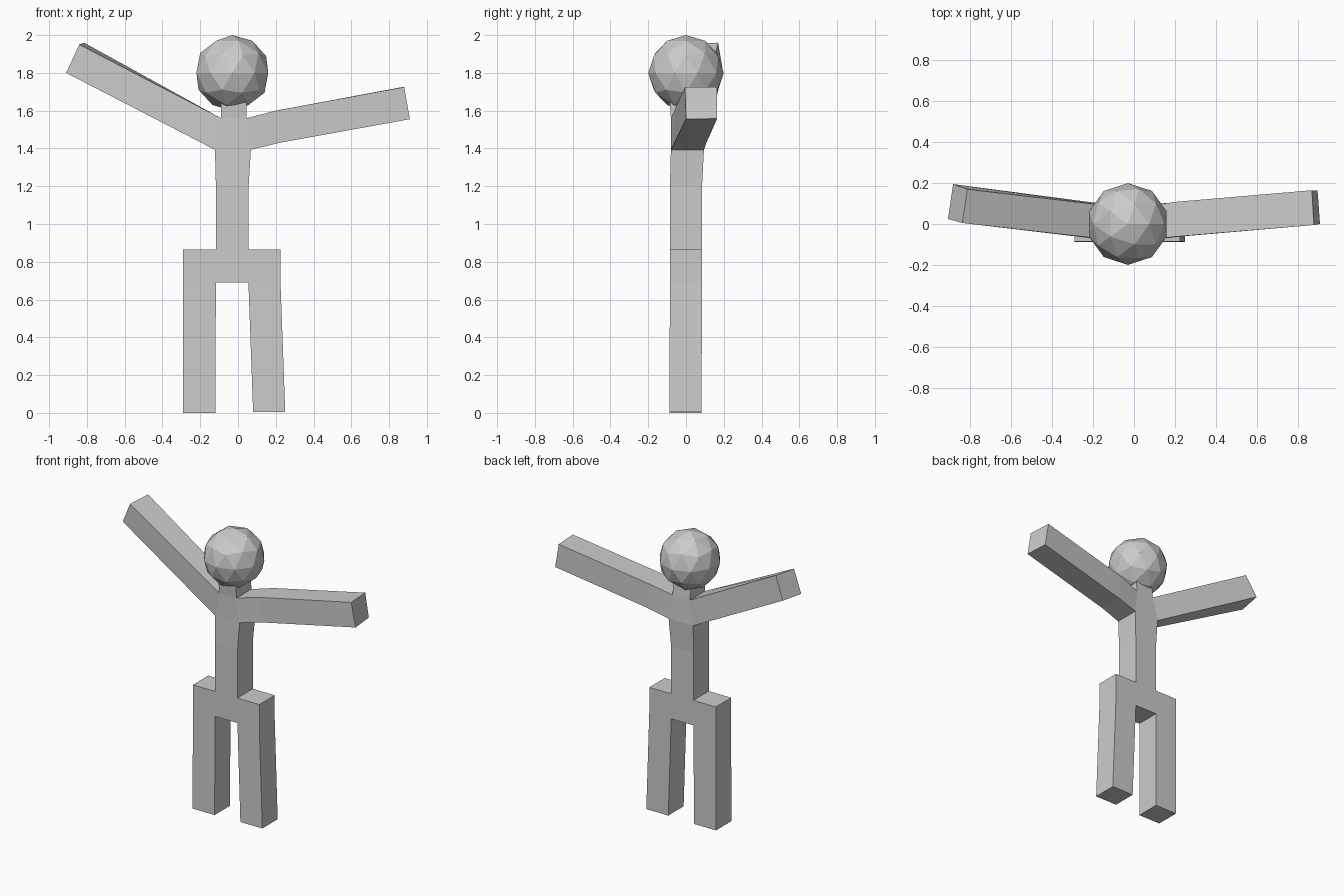
import bpy, bmesh

if "Cube" in bpy.data.objects:
    bpy.data.objects.remove(bpy.data.objects["Cube"])

bm = bmesh.new()


def ring(points):
    return [bm.verts.new(p) for p in points]


def level(x0, x1, y0, y1, z):
    """Horizontal section: front-left, front-right, back-right, back-left."""
    return ring([(x0, y0, z), (x1, y0, z), (x1, y1, z), (x0, y1, z)])


def tube(a, b, skip=()):
    for i in range(4):
        if i not in skip:
            j = (i + 1) % 4
            bm.faces.new((a[i], a[j], b[j], b[i]))


def side(lo, hi, f, b):
    """Side opening: front-bottom, front-top, back-top, back-bottom."""
    return [lo[f], hi[f], hi[b], lo[b]]


# Torso: pelvis, waist, chest, shoulders, neck
pelvis = level(-0.117, 0.055, -0.085, 0.085, 0.69)
waist = level(-0.117, 0.055, -0.085, 0.085, 0.865)
chest = level(-0.117, 0.056, -0.085, 0.085, 1.2)
armpit = level(-0.122, 0.068, -0.08, 0.095, 1.393)
shoulder = level(-0.09, 0.045, -0.08, 0.085, 1.56)
neck = level(-0.09, 0.045, -0.088, 0.075, 1.66)
bm.faces.new(pelvis)
tube(pelvis, waist, skip=(1, 3))
tube(waist, chest)
tube(chest, armpit)
tube(armpit, shoulder, skip=(1, 3))
tube(shoulder, neck)
bm.faces.new(neck)

# Hips and legs
for f, b, x_hip, foot_in, foot_out, z in ((0, 3, -0.29, -0.12, -0.29, 0.0),
                                          (1, 2, 0.225, 0.08, 0.25, 0.005)):
    inner = side(pelvis, waist, f, b)
    outer = ring([(x_hip, -0.085, 0.69), (x_hip, -0.085, 0.865),
                  (x_hip, 0.085, 0.865), (x_hip, 0.085, 0.69)])
    tube(inner, outer, skip=(3,))
    bm.faces.new(outer)
    foot = ring([(foot_in, -0.088, z), (foot_out, -0.088, z),
                 (foot_out, 0.082, z), (foot_in, 0.082, z)])
    tube([inner[0], outer[0], outer[3], inner[3]], foot)
    bm.faces.new(foot)

# Raised arm
hand = ring([(-0.91, 0.025, 1.80), (-0.84, 0.005, 1.95),
             (-0.815, 0.17, 1.96), (-0.885, 0.195, 1.81)])
tube(side(armpit, shoulder, 0, 3), hand)
bm.faces.new(hand)

# Outstretched arm with a slight bend
bend = ring([(0.22, -0.062, 1.43), (0.2, -0.062, 1.60),
             (0.2, 0.108, 1.60), (0.22, 0.108, 1.43)])
hand = ring([(0.91, 0.0, 1.555), (0.88, -0.005, 1.725),
             (0.87, 0.165, 1.725), (0.898, 0.165, 1.558)])
tube(side(armpit, shoulder, 1, 2), bend)
tube(bend, hand)
bm.faces.new(hand)

bmesh.ops.recalc_face_normals(bm, faces=bm.faces)
mesh = bpy.data.meshes.new("body")
bm.to_mesh(mesh)
bm.free()
bpy.context.collection.objects.link(bpy.data.objects.new("body", mesh))

# Head
bpy.ops.mesh.primitive_ico_sphere_add(subdivisions=2, radius=0.2,
                                      location=(-0.03, 0, 1.8))
bpy.context.object.name = "head"
